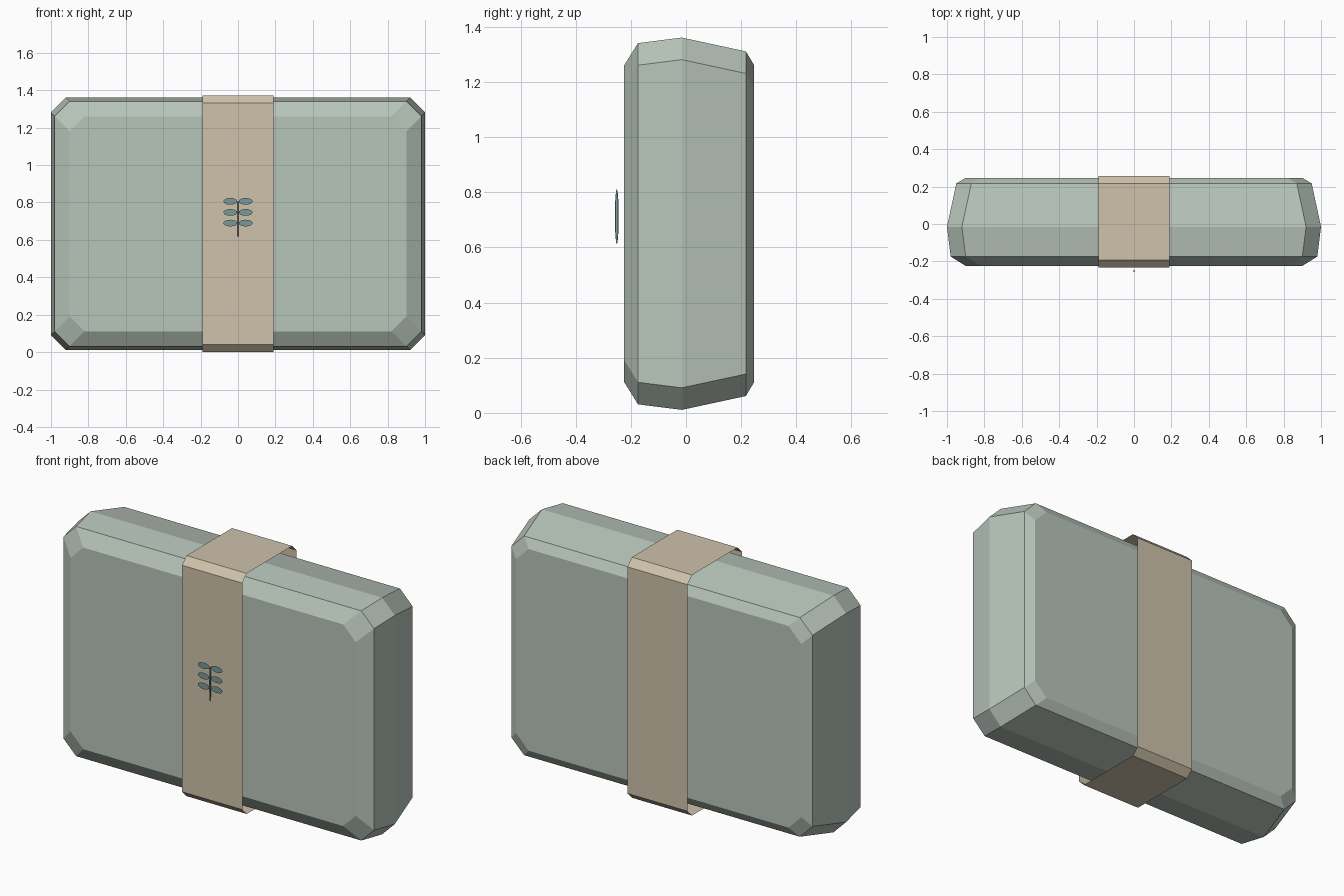
import bpy, bmesh, math
from mathutils import Vector

cube = bpy.data.objects.get("Cube")
if cube:
    bpy.data.objects.remove(cube, do_unlink=True)

MID = 0.686  # height of the case centre


def material(name, rgb):
    lin = [c / 12.92 if c < 0.04 else ((c + 0.055) / 1.055) ** 2.4 for c in rgb]
    m = bpy.data.materials.new(name)
    m.use_nodes = True
    m.diffuse_color = (*lin, 1)
    m.node_tree.nodes["Principled BSDF"].inputs["Base Color"].default_value = (*lin, 1)
    return m


sage = material("sage green", (0.72, 0.77, 0.73))
kraft = material("kraft paper", (0.81, 0.76, 0.67))
teal = material("dusty teal", (0.48, 0.60, 0.60))


def finish(name, bm, mat):
    me = bpy.data.meshes.new(name)
    bm.to_mesh(me)
    bm.free()
    me.materials.append(mat)
    ob = bpy.data.objects.new(name, me)
    bpy.context.collection.objects.link(ob)


def octagon(w, h, c):
    """Chamfered rectangle with half sizes w, h and chamfer c."""
    q = [(w, h - c), (w - c, h)]
    return (q + [(-a, b) for a, b in q[::-1]] + [(-a, -b) for a, b in q]
            + [(a, -b) for a, b in q[::-1]])


def loft(bm, rings):
    for r, s in zip(rings, rings[1:]):
        n = len(r)
        for i in range(n):
            j = (i + 1) % n
            bm.faces.new((r[i], r[j], s[j], s[i]))


# Case body: chamfered rectangles lofted from front to back (y, inset)
bm = bmesh.new()
rings = []
for y, inset in ((-0.224, 0.1), (-0.174, 0.02), (-0.015, 0), (0.217, 0.05), (0.247, 0.1)):
    rings.append([bm.verts.new((x, y, MID + z))
                  for x, z in octagon(1 - inset, 0.675 - inset, 0.08)])
loft(bm, rings)
bm.faces.new(rings[0])
bm.faces.new(rings[-1])
bmesh.ops.recalc_face_normals(bm, faces=bm.faces)
finish("case_body", bm, sage)

# Paper band: open sleeve wrapped around the middle
bm = bmesh.new()
centre = Vector((0, 0.012, MID))
loft(bm, [[bm.verts.new(centre + Vector((x, y, z))) for y, z in octagon(0.245, MID, 0.04)]
          for x in (-0.19, 0.19)])
for f in bm.faces:
    f.normal_update()
    if f.normal.dot(f.calc_center_median() - centre) < 0:
        f.normal_flip()
finish("paper_band", bm, kraft)

# Sprig stem: slender spindle
bm = bmesh.new()
bmesh.ops.create_uvsphere(bm, u_segments=8, v_segments=8, radius=1)
for v in bm.verts:
    v.co = (v.co.x * 0.004, -0.251 + v.co.y * 0.007, 0.712 + v.co.z * 0.1)
finish("sprig_stem", bm, teal)

# Sprig leaves: flat ovals in mirrored pairs
bm = bmesh.new()
for z in (0.69, 0.747, 0.806):
    for side in (-1, 1):
        ring = [bm.verts.new((side * 0.041 + 0.037 * math.cos(a), -0.251,
                              z + 0.018 * math.sin(a)))
                for a in (math.tau * i / 16 for i in range(16))]
        bm.faces.new(ring)
finish("sprig_leaves", bm, teal)
